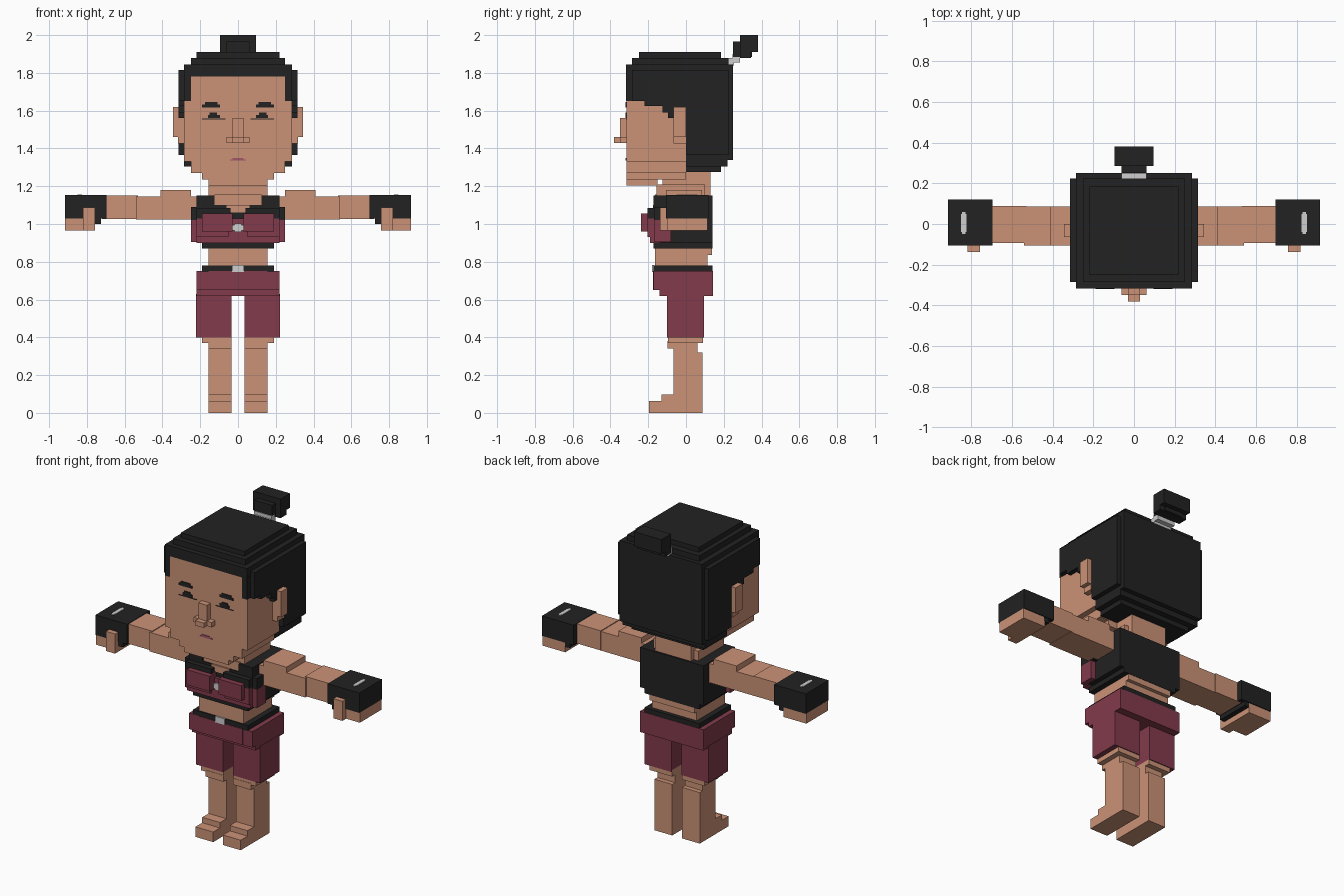
import bpy, bmesh
from mathutils import Matrix, Vector


def material(name, rgb):
    m = bpy.data.materials.new(name)
    m.diffuse_color = (*rgb, 1)
    return m


SKIN = material("skin", (0.60, 0.29, 0.185))
BLACK = material("black", (0.016, 0.016, 0.016))
MAROON = material("maroon", (0.225, 0.043, 0.072))
SILVER = material("silver", (0.62, 0.62, 0.62))
LIP = material("lip", (0.36, 0.09, 0.14))


def part(name, mat, boxes, mirror=False):
    """One object from boxes (x0, x1, y0, y1, z0, z1), optionally repeated at -x."""
    bm = bmesh.new()
    for x0, x1, y0, y1, z0, z1 in boxes:
        for s in ((1, -1) if mirror else (1,)):
            c = Vector((s * (x0 + x1) / 2, (y0 + y1) / 2, (z0 + z1) / 2))
            size = Matrix.Diagonal((x1 - x0, y1 - y0, z1 - z0, 1))
            bmesh.ops.create_cube(bm, size=1, matrix=Matrix.Translation(c) @ size)
    me = bpy.data.meshes.new(name)
    bm.to_mesh(me)
    bm.free()
    me.materials.append(mat)
    ob = bpy.data.objects.new(name, me)
    bpy.context.collection.objects.link(ob)
    return ob


def mid(w, *rest):
    """Box centred on x = 0 with half width w."""
    return (-w, w, *rest)


# Head: face block with stepped jaw
part("face", SKIN, [
    mid(0.25, -0.315, -0.02, 1.33, 1.78),
    mid(0.285, -0.285, 0.0, 1.33, 1.66),
    mid(0.25, -0.315, 0.0, 1.27, 1.33),
    mid(0.19, -0.315, 0.0, 1.235, 1.27),
    mid(0.155, -0.315, -0.15, 1.205, 1.235)])
part("face_edge", SKIN, [(0.25, 0.285, -0.315, -0.28, 1.33, 1.65)], True)
part("ear", SKIN, [(0.28, 0.345, -0.065, 0.0, 1.46, 1.62),
                   (0.28, 0.318, -0.065, 0.0, 1.425, 1.56)], True)
part("nose", SKIN, [mid(0.03, -0.35, -0.31, 1.43, 1.56),
                    mid(0.062, -0.35, -0.31, 1.43, 1.46),
                    mid(0.03, -0.382, -0.31, 1.43, 1.46)])
part("eye", BLACK, [(0.095, 0.16, -0.32, -0.31, 1.56, 1.578),
                    (0.11, 0.15, -0.32, -0.31, 1.575, 1.59),
                    (0.065, 0.19, -0.317, -0.31, 1.553, 1.558)], True)
part("eyebrow", BLACK, [(0.095, 0.19, -0.32, -0.31, 1.618, 1.632),
                        (0.108, 0.175, -0.32, -0.31, 1.63, 1.645)], True)
part("mouth", LIP, [mid(0.042, -0.319, -0.31, 1.335, 1.342),
                    mid(0.028, -0.319, -0.31, 1.342, 1.35)])

# Hair: stepped cap and back, then side locks
part("hair_cap", BLACK, [
    mid(0.315, -0.285, 0.225, 1.78, 1.815),
    mid(0.285, -0.317, 0.25, 1.78, 1.845),
    mid(0.25, -0.285, 0.225, 1.84, 1.88),
    mid(0.22, -0.25, 0.185, 1.88, 1.91)])
part("hair_back", BLACK, [
    mid(0.315, 0.0, 0.225, 1.365, 1.79),
    mid(0.285, 0.0, 0.25, 1.34, 1.79),
    mid(0.285, 0.0, 0.22, 1.305, 1.37),
    mid(0.25, 0.0, 0.185, 1.275, 1.31)])
part("hair_side", BLACK, [
    (0.25, 0.286, -0.317, -0.2, 1.65, 1.79),
    (0.25, 0.315, -0.285, 0.0, 1.65, 1.79),
    (0.25, 0.315, -0.22, 0.0, 1.625, 1.66),
    (0.25, 0.315, -0.125, 0.0, 1.59, 1.63),
    (0.25, 0.315, -0.095, -0.06, 1.56, 1.60)], True)
part("bun", BLACK, [
    mid(0.095, 0.285, 0.345, 1.88, 2.0),
    mid(0.095, 0.285, 0.38, 1.91, 2.0),
    mid(0.062, 0.25, 0.35, 1.885, 1.965)])
part("bun_band", SILVER, [mid(0.062, 0.22, 0.255, 1.84, 1.88),
                          mid(0.062, 0.245, 0.285, 1.855, 1.9)])

# Neck and torso
part("neck", SKIN, [mid(0.125, -0.125, 0.13, 1.1, 1.28),
                    mid(0.155, -0.155, 0.10, 1.15, 1.21)])
part("torso_top", BLACK, [
    mid(0.22, -0.14, 0.14, 0.90, 1.15),
    mid(0.19, -0.172, 0.14, 0.87, 1.09)])
part("collar", BLACK, [(0.125, 0.22, -0.172, -0.13, 1.08, 1.15),
                       (0.06, 0.14, -0.172, -0.13, 1.06, 1.10)], True)
part("neckline_skin", SKIN, [mid(0.125, -0.165, -0.1, 1.09, 1.155),
                             mid(0.06, -0.175, -0.1, 1.06, 1.1)])
part("bust_trim", BLACK, [(0.04, 0.22, -0.205, -0.1, 1.03, 1.085),
                          (0.2, 0.25, -0.17, -0.06, 1.02, 1.09)], True)
part("bust_band", MAROON, [mid(0.22, -0.19, -0.09, 0.90, 1.03),
                           mid(0.25, -0.17, -0.08, 0.905, 1.03)])
part("bust_cup", MAROON, [(0.03, 0.19, -0.237, -0.15, 0.96, 1.055),
                          (0.05, 0.22, -0.205, -0.15, 0.93, 1.04)], True)
part("bust_gem", SILVER, [mid(0.03, -0.2, -0.18, 0.965, 0.995),
                          mid(0.018, -0.2, -0.18, 0.958, 1.002)])
part("waist", SKIN, [mid(0.155, -0.165, 0.115, 0.77, 0.88),
                     mid(0.155, 0.0, 0.138, 0.835, 0.88)])

# Belt, shorts and legs
part("belt", BLACK, [mid(0.19, -0.172, 0.14, 0.745, 0.78)])
part("buckle", SILVER, [mid(0.032, -0.18, -0.17, 0.745, 0.783)])
part("shorts_hips", MAROON, [
    mid(0.22, -0.14, 0.11, 0.62, 0.75),
    mid(0.22, -0.172, 0.11, 0.65, 0.75),
    mid(0.155, -0.175, 0.0, 0.65, 0.75),
    mid(0.22, 0.0, 0.142, 0.62, 0.75)])
part("shorts_leg", MAROON, [(0.034, 0.222, -0.1, 0.095, 0.40, 0.63)], True)
part("leg", SKIN, [
    (0.034, 0.19, -0.095, 0.09, 0.37, 0.41),
    (0.034, 0.157, -0.097, 0.06, 0.34, 0.38),
    (0.034, 0.157, -0.067, 0.06, 0.0, 0.35),
    (0.034, 0.157, -0.06, 0.088, 0.0, 0.32)], True)
part("foot", SKIN, [(0.034, 0.157, -0.197, -0.05, 0.0, 0.063),
                    (0.034, 0.157, -0.13, -0.05, 0.05, 0.097)], True)

# Arms, gloves and hands
part("upper_arm", SKIN, [(0.2, 0.54, -0.105, 0.085, 1.025, 1.145),
                         (0.25, 0.41, -0.105, 0.085, 1.03, 1.18)], True)
part("forearm", SKIN, [(0.53, 0.72, -0.093, 0.088, 1.027, 1.15)], True)
part("glove", BLACK, [(0.695, 0.915, -0.105, 0.12, 1.028, 1.153),
                      (0.725, 0.765, -0.103, 0.115, 1.0, 1.05)], True)
part("hand", SKIN, [(0.757, 0.915, -0.1, 0.115, 0.965, 1.03),
                    (0.757, 0.82, -0.137, -0.09, 0.965, 1.088)], True)
part("glove_gem", SILVER, [(0.825, 0.85, -0.04, 0.05, 1.15, 1.157),
                           (0.83, 0.845, -0.05, 0.06, 1.15, 1.157)], True)
